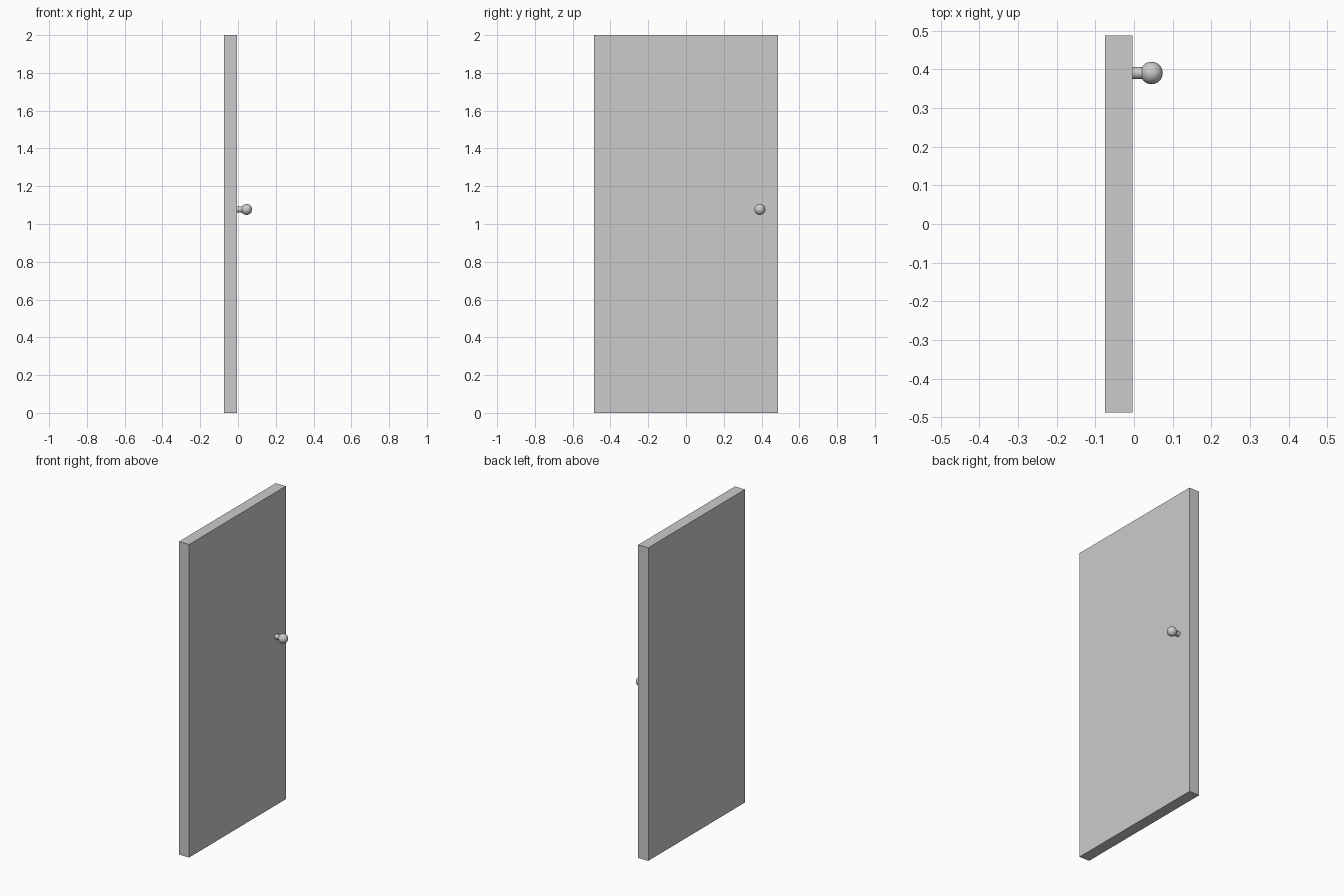
import bpy
from math import radians

if "Cube" in bpy.data.objects:
    bpy.data.objects.remove(bpy.data.objects["Cube"])

KNOB_Y, KNOB_Z = 0.391, 1.077


def smooth(obj):
    bpy.ops.object.select_all(action='DESELECT')
    obj.select_set(True)
    bpy.context.view_layer.objects.active = obj
    bpy.ops.object.shade_smooth_by_angle(angle=radians(40))


# Door slab
bpy.ops.mesh.primitive_cube_add(size=1, location=(-0.0395, 0, 1))
slab = bpy.context.object
slab.name = "door_slab"
slab.scale = (0.071, 0.976, 2.0)
bpy.ops.object.transform_apply(location=False, rotation=False, scale=True)

# Knob stem, running from the door face into the ball
x0, x1 = -0.006, 0.030
bpy.ops.mesh.primitive_cylinder_add(vertices=32, radius=0.0155, depth=x1 - x0,
                                    location=((x0 + x1) / 2, KNOB_Y, KNOB_Z),
                                    rotation=(0, radians(90), 0))
stem = bpy.context.object
stem.name = "knob_stem"
smooth(stem)

# Knob ball
bpy.ops.mesh.primitive_uv_sphere_add(segments=32, ring_count=16, radius=0.029,
                                     location=(0.0455, KNOB_Y, KNOB_Z))
ball = bpy.context.object
ball.name = "knob_ball"
smooth(ball)
